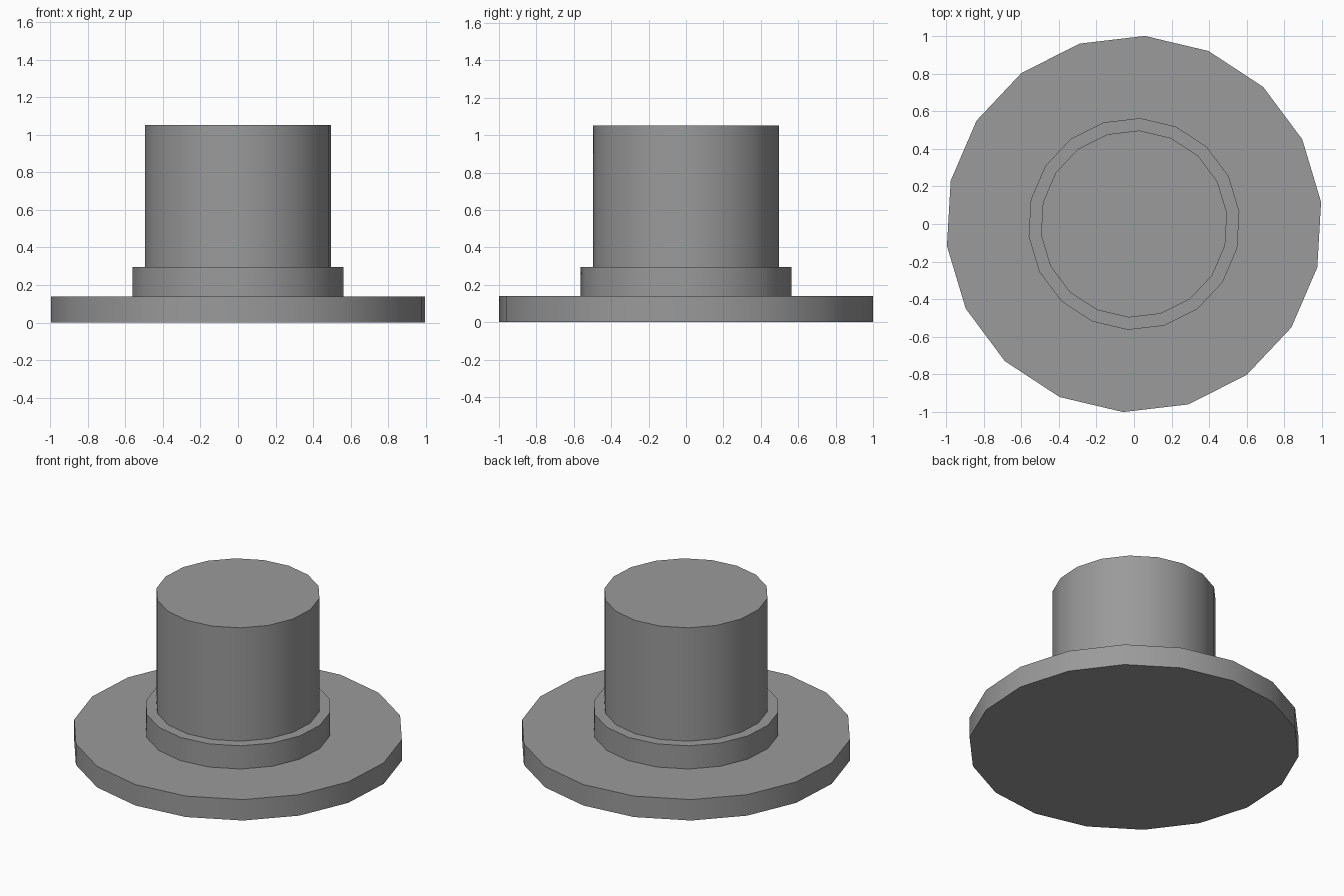
import bpy
import math

if "Cube" in bpy.data.objects:
    bpy.data.objects.remove(bpy.data.objects["Cube"])

SIDES = 18
TURN = math.radians(6.7)  # rotation of the first corner from +x

# Dark grey shared by all parts
dark_grey = bpy.data.materials.new("dark_grey")
dark_grey.diffuse_color = (0.325, 0.325, 0.325, 1.0)
dark_grey.use_nodes = True
dark_grey.node_tree.nodes["Principled BSDF"].inputs["Base Color"].default_value = dark_grey.diffuse_color


def disc(name, radius, z0, z1):
    """Solid 18-sided drum between two heights, smooth wall and sharp rims."""
    # Blender's cylinder starts its first corner on +y
    bpy.ops.mesh.primitive_cylinder_add(
        vertices=SIDES, radius=radius, depth=z1 - z0,
        location=(0, 0, (z0 + z1) / 2),
        rotation=(0, 0, TURN - math.pi / 2))
    obj = bpy.context.object
    obj.name = obj.data.name = name
    bpy.ops.object.transform_apply(location=True, rotation=True, scale=True)
    bpy.ops.object.shade_smooth_by_angle(angle=math.radians(30))
    obj.data.materials.append(dark_grey)
    return obj


# Wide base, middle collar and tall post; upper parts sink slightly into the one below
disc("base_flange", 1.002, 0.0, 0.14)
disc("collar", 0.564, 0.12, 0.295)
disc("post", 0.498, 0.275, 1.052)
